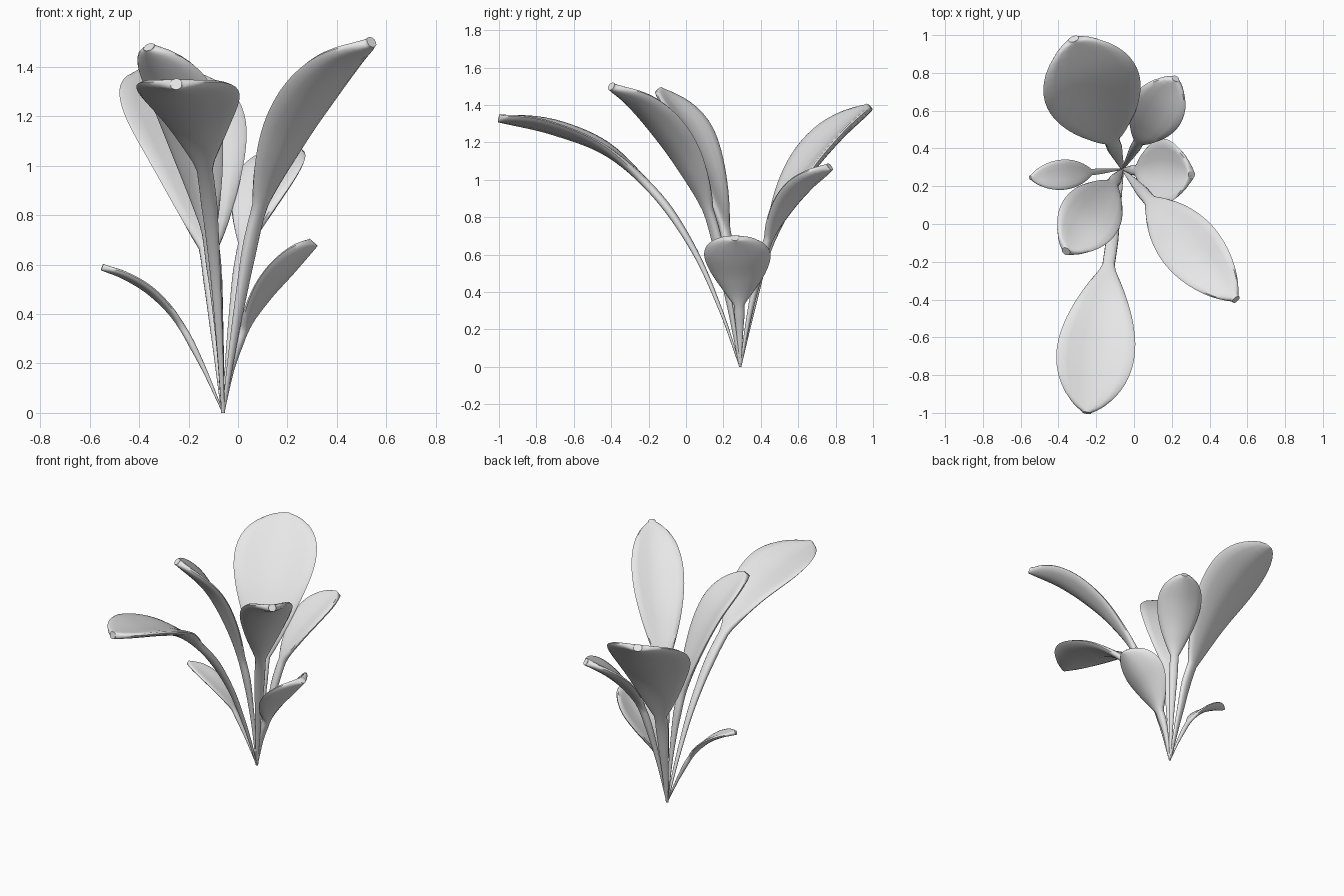
import bpy, bmesh, math
from mathutils import Vector

cube = bpy.data.objects.get("Cube")
if cube:
    bpy.data.objects.remove(cube, do_unlink=True)

mat = bpy.data.materials.new("leaf_grey")
mat.use_nodes = True
grey = (0.8, 0.8, 0.8, 1)
mat.diffuse_color = grey
mat.node_tree.nodes["Principled BSDF"].inputs["Base Color"].default_value = grey

ROOT = Vector((-0.06, 0.29, 0))
UP = Vector((0, 0, 1))
SIDES = 16
STEPS = 7


def smooth_path(pts):
    """Catmull-Rom samples through (reach fraction, height) points."""
    p = [Vector(q) for q in pts]
    p = [2 * p[0] - p[1]] + p + [2 * p[-1] - p[-2]]
    out = []
    for i in range(1, len(p) - 2):
        a, b, c, d = p[i - 1:i + 3]
        for k in range(STEPS):
            t = k / STEPS
            out.append(0.5 * (2 * b + (c - a) * t + (2 * a - 5 * b + 4 * c - d) * t * t
                              + (3 * b - a - 3 * c + d) * t ** 3))
        if i == len(p) - 3:
            # extra rows round off the tip
            out += [b.lerp(c, f) for f in (0.93, 0.97, 0.99, 1)]
    return out


def make_leaf(name, tip, path, start, peak, half, cup, blunt, stem=0.033, thick=0.023):
    """Sweep a cupped lens section along an arching midrib."""
    reach = Vector((tip[0], tip[1], 0)) - ROOT
    side = reach.normalized().cross(UP)
    rows = smooth_path(path)
    centres = [ROOT + reach * r.x + UP * r.y for r in rows]
    power = math.log(0.5) / math.log(peak)
    bm = bmesh.new()
    rings = []
    for i, (row, c) in enumerate(zip(rows, centres)):
        tangent = (centres[min(i + 1, len(rows) - 1)] - centres[max(i - 1, 0)]).normalized()
        normal = side.cross(tangent)
        grow = min(1, 0.2 + row.x / start)
        t = min(1, max(0, (row.x - start) / (1 - start)))
        blade = half * max(0, math.sin(math.pi * t ** power)) ** blunt
        neck = stem * grow * (1 - 0.3 * t)
        width = max(neck, blade)
        bend = cup * max(0, width - neck)
        ring = []
        for k in range(SIDES):
            a = 2 * math.pi * k / SIDES
            v, s = math.cos(a), math.sin(a)
            # fuller than an ellipse, so the rim stays thick
            h = thick * grow * math.copysign(abs(s) ** 0.75, s) + bend * abs(v) ** 1.5
            ring.append(bm.verts.new(c + side * (width * v) + normal * h))
        rings.append(ring)
    for a, b in zip(rings, rings[1:]):
        for k in range(SIDES):
            n = (k + 1) % SIDES
            bm.faces.new((a[k], a[n], b[n], b[k]))
    bm.faces.new(rings[0])
    bm.faces.new(rings[-1])
    bmesh.ops.recalc_face_normals(bm, faces=bm.faces)
    mesh = bpy.data.meshes.new(name)
    bm.to_mesh(mesh)
    bm.free()
    mesh.materials.append(mat)
    obj = bpy.data.objects.new(name, mesh)
    bpy.context.collection.objects.link(obj)
    bpy.ops.object.select_all(action='DESELECT')
    obj.select_set(True)
    bpy.context.view_layer.objects.active = obj
    bpy.ops.object.shade_smooth_by_angle(angle=math.radians(50))


# Tall leaves
make_leaf("front_leaf", (-0.25, -1.0),
          [(0, 0), (.08, .3), (.19, .62), (.34, .91), (.54, 1.14), (.77, 1.26), (1, 1.33)],
          start=.37, peak=.62, half=.207, cup=.27, blunt=.6)
make_leaf("back_right_leaf", (-0.32, 0.98),
          [(0, 0), (.1, .34), (.2, .62), (.43, .96), (.7, 1.2), (1, 1.39)],
          start=.2, peak=.6, half=.26, cup=.25, blunt=.52, stem=.04)
make_leaf("front_left_leaf", (0.54, -0.4),
          [(0, 0), (.1, .4), (.23, .8), (.41, 1.06), (.6, 1.25), (.8, 1.4), (1, 1.5)],
          start=.22, peak=.53, half=.162, cup=.35, blunt=.65)
make_leaf("front_right_leaf", (-0.36, -0.145),
          [(0, 0), (.06, .35), (.16, .68), (.34, .97), (.62, 1.26), (1, 1.48)],
          start=.16, peak=.57, half=.165, cup=.3, blunt=.55)

# Shorter leaves
make_leaf("back_left_leaf", (0.22, 0.77),
          [(0, 0), (.12, .32), (.29, .65), (.46, .81), (.7, .95), (1, 1.07)],
          start=.29, peak=.57, half=.143, cup=.3, blunt=.54, stem=.028)
make_leaf("left_leaf", (0.305, 0.262),
          [(0, 0), (.1, .2), (.24, .35), (.47, .47), (.74, .58), (1, .69)],
          start=.2, peak=.6, half=.178, cup=.4, blunt=.5, stem=.028)
make_leaf("right_leaf", (-0.55, 0.245),
          [(0, 0), (.18, .2), (.37, .37), (.58, .48), (.8, .55), (1, .59)],
          start=.33, peak=.5, half=.08, cup=.2, blunt=.62, stem=.016, thick=.014)
